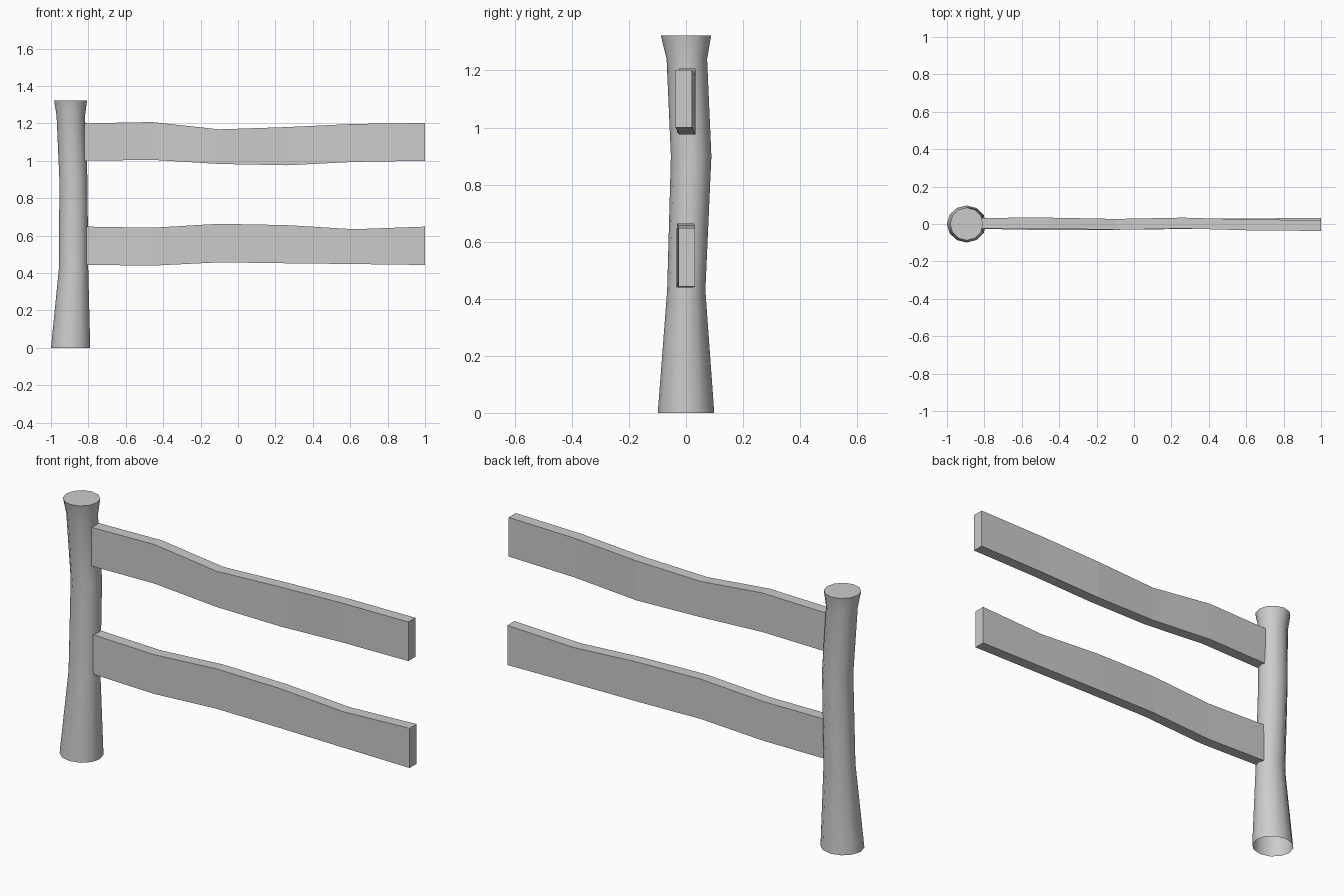
import bpy, bmesh
from math import sin, cos, pi, radians

cube = bpy.data.objects.get("Cube")
if cube:
    bpy.data.objects.remove(cube)

wood = bpy.data.materials.new("grey_wood")
wood.use_nodes = True
GREY = (0.6, 0.6, 0.6, 1)
wood.diffuse_color = GREY
wood.node_tree.nodes["Principled BSDF"].inputs["Base Color"].default_value = GREY


def loft(name, rings, caps, smooth=False):
    """Join matching rings of points into a skin, closing the chosen ends."""
    bm = bmesh.new()
    loops = [[bm.verts.new(p) for p in ring] for ring in rings]
    n = len(loops[0])
    for a, b in zip(loops, loops[1:]):
        for i in range(n):
            j = (i + 1) % n
            bm.faces.new((a[i], a[j], b[j], b[i]))
    for end in caps:
        bm.faces.new(loops[end])
    bmesh.ops.recalc_face_normals(bm, faces=bm.faces)
    mesh = bpy.data.meshes.new(name)
    bm.to_mesh(mesh)
    bm.free()
    mesh.materials.append(wood)
    obj = bpy.data.objects.new(name, mesh)
    bpy.context.collection.objects.link(obj)
    if smooth:
        bpy.ops.object.select_all(action='DESELECT')
        obj.select_set(True)
        bpy.context.view_layer.objects.active = obj
        bpy.ops.object.shade_smooth_by_angle(angle=radians(40))
    return obj


# Crooked post, open underneath: height, centre x, centre y, radius x, radius y
SIDES = 12
sections = [
    (0.00, -0.895, 0.000, 0.105, 0.099),
    (0.43, -0.879, 0.001, 0.078, 0.067),
    (0.90, -0.880, 0.018, 0.075, 0.071),
    (1.24, -0.894, 0.003, 0.076, 0.071),
    (1.322, -0.895, 0.000, 0.088, 0.088),
]
loft("post", [[(cx + rx * cos(2 * pi * i / SIDES), cy + ry * sin(2 * pi * i / SIDES), z)
               for i in range(SIDES)] for z, cx, cy, rx, ry in sections],
     caps=[-1], smooth=True)


# Wavy rails: bottom height, top height and sideways drift at each station
STATIONS = (-0.46, -0.10, 0.26, 0.62, 1.0)
HALF = 0.029


def rail(name, start, shape):
    rings = [[(x, y - HALF, low), (x, y + HALF, low), (x, y + HALF, top), (x, y - HALF, top)]
             for x, (low, top, y) in zip((start,) + STATIONS, shape)]
    loft(name, rings, caps=[0, -1])


rail("upper_rail", -0.82, [(1.0, 1.2, 0.004), (1.005, 1.207, 0.005), (0.983, 1.168, -0.002),
                           (0.976, 1.18, 0.005), (0.994, 1.197, -0.005), (1.0, 1.202, -0.008)])
rail("lower_rail", -0.81, [(0.444, 0.648, 0.003), (0.439, 0.642, -0.004), (0.457, 0.663, -0.002),
                           (0.452, 0.656, 0.002), (0.448, 0.634, 0.001), (0.443, 0.648, 0.003)])
